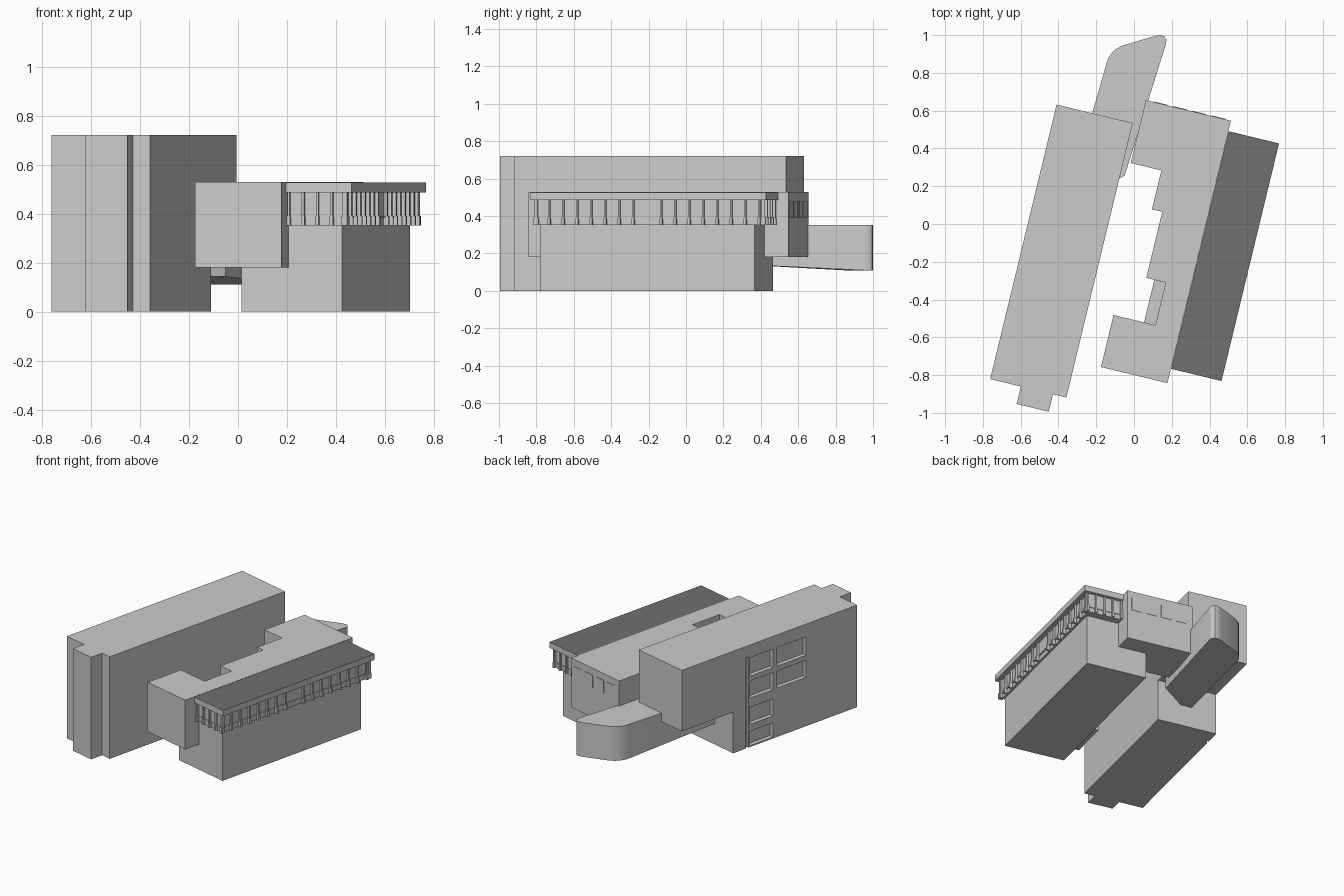
import bpy, bmesh, math
from mathutils import Matrix, Vector

cube = bpy.data.objects.get("Cube")
if cube:
    bpy.data.objects.remove(cube, do_unlink=True)

TURN = Matrix.Rotation(-math.radians(13.6), 4, 'Z')  # the site grid is turned


def material(name, grey):
    m = bpy.data.materials.new(name)
    m.use_nodes = True
    col = (grey, grey, grey, 1)
    m.diffuse_color = col
    m.node_tree.nodes["Principled BSDF"].inputs["Base Color"].default_value = col
    return m


LIGHT = material("light grey", 0.6)
DARK = material("dark roof grey", 0.16)


def finish(name, bm, turned=True):
    bmesh.ops.recalc_face_normals(bm, faces=bm.faces)
    mesh = bpy.data.meshes.new(name)
    bm.to_mesh(mesh)
    bm.free()
    mesh.materials.append(LIGHT)
    ob = bpy.data.objects.new(name, mesh)
    bpy.context.collection.objects.link(ob)
    if turned:
        ob.matrix_world = TURN
    return ob


def add_prism(bm, points, sweep):
    """Extrude a flat outline of 3D points along a vector."""
    face = bm.faces.new([bm.verts.new(p) for p in points])
    out = bmesh.ops.extrude_face_region(bm, geom=[face])
    verts = [v for v in out["geom"] if isinstance(v, bmesh.types.BMVert)]
    bmesh.ops.translate(bm, vec=sweep, verts=verts)


def add_box(bm, x0, x1, y0, y1, z0, z1):
    add_prism(bm, [(x0, y0, z0), (x1, y0, z0), (x1, y1, z0), (x0, y1, z0)],
              (0, 0, z1 - z0))


def box(name, *size):
    bm = bmesh.new()
    add_box(bm, *size)
    return finish(name, bm)


# Tall slab, raised over an open passage at its back end
bm = bmesh.new()
profile = [(-0.977, 0), (0.08, 0), (0.08, 0.29), (0.518, 0.29),
           (0.518, 0.72), (-0.977, 0.72)]
add_prism(bm, [(-0.547, y, z) for y, z in profile], (0.415, 0, 0))
slab = finish("tall_slab", bm)
box("slab_front_bay", -0.38, -0.205, -1.072, -0.97, 0, 0.72)

# Recessed windows and groove in the outer wall of the slab
bm = bmesh.new()
columns = [(-0.26, -0.063), (-0.54, -0.295)]
rows = [(0.5, 0.63, 2), (0.345, 0.465, 2), (0.16, 0.28, 1), (0.01, 0.11, 1)]
for z0, z1, count in rows:
    for y0, y1 in columns[:count]:
        add_box(bm, -0.6, -0.517, y0, y1, z0, z1)
add_box(bm, -0.6, -0.532, -0.05, -0.03, -0.05, 0.64)
cutter = finish("window_cutter", bm)
cutter.hide_render = True
mod = slab.modifiers.new("windows", 'BOOLEAN')
mod.operation = 'DIFFERENCE'
mod.solver = 'EXACT'
mod.object = cutter
bpy.context.view_layer.update()
slab.data = bpy.data.meshes.new_from_object(
    slab.evaluated_get(bpy.context.evaluated_depsgraph_get()))
slab.modifiers.clear()
bpy.data.objects.remove(cutter, do_unlink=True)

# Low wing: ground floor block
box("ground_floor", 0.174, 0.595, -0.657, 0.522, 0, 0.351)

# Low wing: stepped upper floor
outline = [(0.008, -0.777), (0.37, -0.777), (0.37, 0.652), (-0.093, 0.652),
           (-0.093, 0.31), (0.074, 0.31), (0.074, 0.098), (0.13, 0.098),
           (0.13, -0.262), (0.236, -0.262), (0.236, -0.494), (0.008, -0.494)]
bm = bmesh.new()
add_prism(bm, [(x, y, 0.18) for x, y in outline], (0, 0, 0.348))
finish("upper_floor", bm)

# Small window plates on the back wall of the upper floor
bm = bmesh.new()
for i in range(4):
    x = -0.05 + i * 0.105
    add_box(bm, x, x + 0.075, 0.65, 0.655, 0.39, 0.48)
finish("back_window_plates", bm)

# Glazed gallery: core, sill rail and roof
box("gallery_core", 0.365, 0.61, -0.672, 0.572, 0.351, 0.49)
box("gallery_sill", 0.365, 0.615, -0.677, 0.577, 0.384, 0.391)
roof = box("gallery_roof", 0.371, 0.646, -0.699, 0.595, 0.486, 0.527)
roof.data.materials.append(DARK)
for poly in roof.data.polygons:
    if poly.normal.z > 0.9:
        poly.material_index = 1

# Gallery posts: thin above the sill, stouter below
bm = bmesh.new()


def post(x0, x1, y0, y1, grow_x, grow_y):
    add_box(bm, x0, x1, y0, y1, 0.388, 0.488)
    add_box(bm, x0 - grow_x, x1 + grow_x, y0 - grow_y, y1 + grow_y, 0.352, 0.39)


for i in range(17):
    if i != 8:
        y = -0.68 + i * 0.077
        post(0.605, 0.624, y - 0.005, y + 0.005, 0.006, 0.002)
for i in range(5):
    x = 0.378 + i * 0.06
    post(x - 0.005, x + 0.005, -0.686, -0.665, 0.002, 0.004)
    post(x - 0.005, x + 0.005, 0.565, 0.584, 0.002, 0.004)
finish("gallery_posts", bm)

# Rounded entrance hall under the slab, with a sloping underside
plan = [(-0.36, 0.1), (-0.05, 0.255), (0.17, 0.955), (0.171, 0.975),
        (0.16, 0.994), (0.14, 1.0), (0.11, 0.995), (-0.06, 0.945),
        (-0.095, 0.927), (-0.12, 0.902), (-0.137, 0.875), (-0.147, 0.845)]
bm = bmesh.new()
add_prism(bm, [(x, y, 0.351) for x, y in plan], (0, 0, -0.2))
for v in bm.verts:
    if v.co.z < 0.3:
        v.co.z = 0.143 - 0.06 * (min(v.co.y, 0.8) - 0.25)
hall = finish("entrance_hall", bm, turned=False)
bpy.context.view_layer.objects.active = hall
hall.select_set(True)
bpy.ops.object.shade_smooth_by_angle(angle=math.radians(35))
